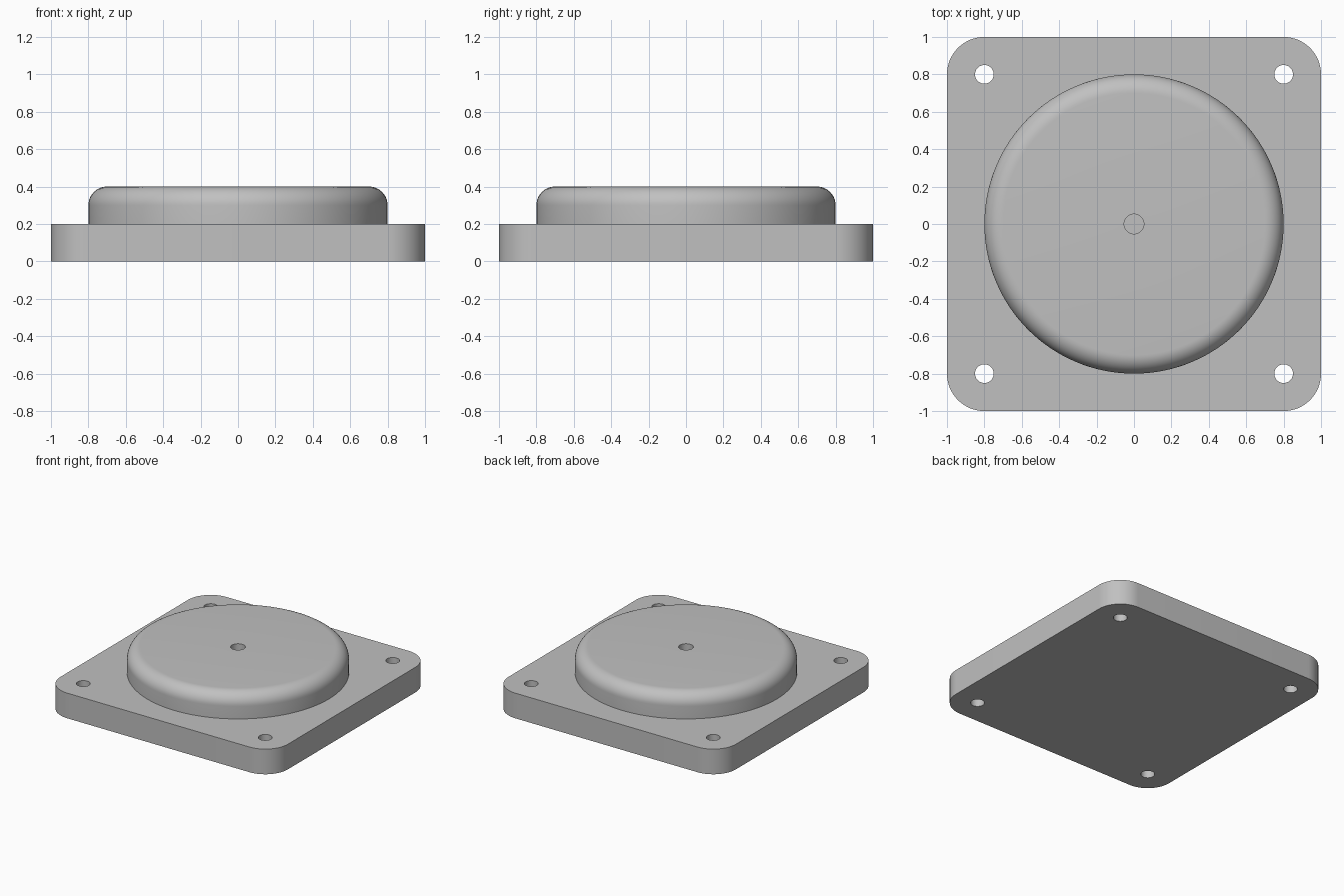
import bpy, bmesh
from math import cos, sin, pi, radians
from mathutils import Matrix, Vector

cube = bpy.data.objects.get("Cube")
if cube:
    bpy.data.objects.remove(cube, do_unlink=True)

grey = bpy.data.materials.new("plain_grey")
grey.use_nodes = True
colour = (0.53, 0.53, 0.53, 1)
grey.diffuse_color = colour
grey.node_tree.nodes["Principled BSDF"].inputs["Base Color"].default_value = colour


def make_object(name, bm):
    bmesh.ops.recalc_face_normals(bm, faces=bm.faces)
    mesh = bpy.data.meshes.new(name)
    bm.to_mesh(mesh)
    bm.free()
    mesh.materials.append(grey)
    obj = bpy.data.objects.new(name, mesh)
    bpy.context.collection.objects.link(obj)
    return obj


def arc(cx, cy, r, start, end, steps):
    """Points on a circular arc, angles in degrees."""
    angles = [radians(start + (end - start) * i / steps) for i in range(steps + 1)]
    return [(cx + r * cos(a), cy + r * sin(a)) for a in angles]


def cylinder(name, x, y, r, bottom, top):
    bm = bmesh.new()
    bmesh.ops.create_cone(bm, cap_ends=True, segments=48, radius1=r, radius2=r,
                          depth=top - bottom,
                          matrix=Matrix.Translation((x, y, (bottom + top) / 2)))
    return make_object(name, bm)


def combine(target, tool, operation):
    """Apply a boolean, then discard the tool object."""
    mod = target.modifiers.new(operation.title(), 'BOOLEAN')
    mod.operation = operation
    mod.solver = 'EXACT'
    mod.object = tool
    tool.hide_render = True
    bpy.context.view_layer.objects.active = target
    bpy.ops.object.modifier_apply(modifier=mod.name)
    bpy.data.objects.remove(tool, do_unlink=True)


# Square base with rounded corners
bm = bmesh.new()
outline = []
for k, (sx, sy) in enumerate([(1, 1), (-1, 1), (-1, -1), (1, -1)]):
    outline += arc(0.8 * sx, 0.8 * sy, 0.2, 90 * k, 90 * k + 90, 16)
face = bm.faces.new([bm.verts.new((x, y, 0)) for x, y in outline])
extruded = bmesh.ops.extrude_face_region(bm, geom=[face])["geom"]
bmesh.ops.translate(bm, vec=(0, 0, 0.2),
                    verts=[v for v in extruded if isinstance(v, bmesh.types.BMVert)])
plate = make_object("mounting_plate", bm)

# Round raised boss with a rolled top edge, turned from a profile
bm = bmesh.new()
profile = [(0, 0.1), (0.8, 0.1)] + arc(0.7, 0.3, 0.1, 0, 90, 12) + [(0, 0.4)]
verts = [bm.verts.new((r, 0, z)) for r, z in profile]
edges = [bm.edges.new(pair) for pair in zip(verts, verts[1:])]
bmesh.ops.spin(bm, geom=verts + edges, cent=(0, 0, 0), axis=(0, 0, 1),
               angle=2 * pi, steps=128, use_merge=True)
bmesh.ops.remove_doubles(bm, verts=bm.verts, dist=0.0001)
combine(plate, make_object("raised_boss", bm), 'UNION')

# Corner through holes and blind centre hole
for x in (-0.8, 0.8):
    for y in (-0.8, 0.8):
        combine(plate, cylinder("corner_hole", x, y, 0.05, -0.1, 0.3), 'DIFFERENCE')
combine(plate, cylinder("centre_hole", 0, 0, 0.053, 0.2, 0.5), 'DIFFERENCE')

# Smooth the curves, keep the edges crisp
bpy.ops.object.select_all(action='DESELECT')
plate.select_set(True)
bpy.context.view_layer.objects.active = plate
bpy.ops.object.shade_smooth_by_angle(angle=radians(30))
